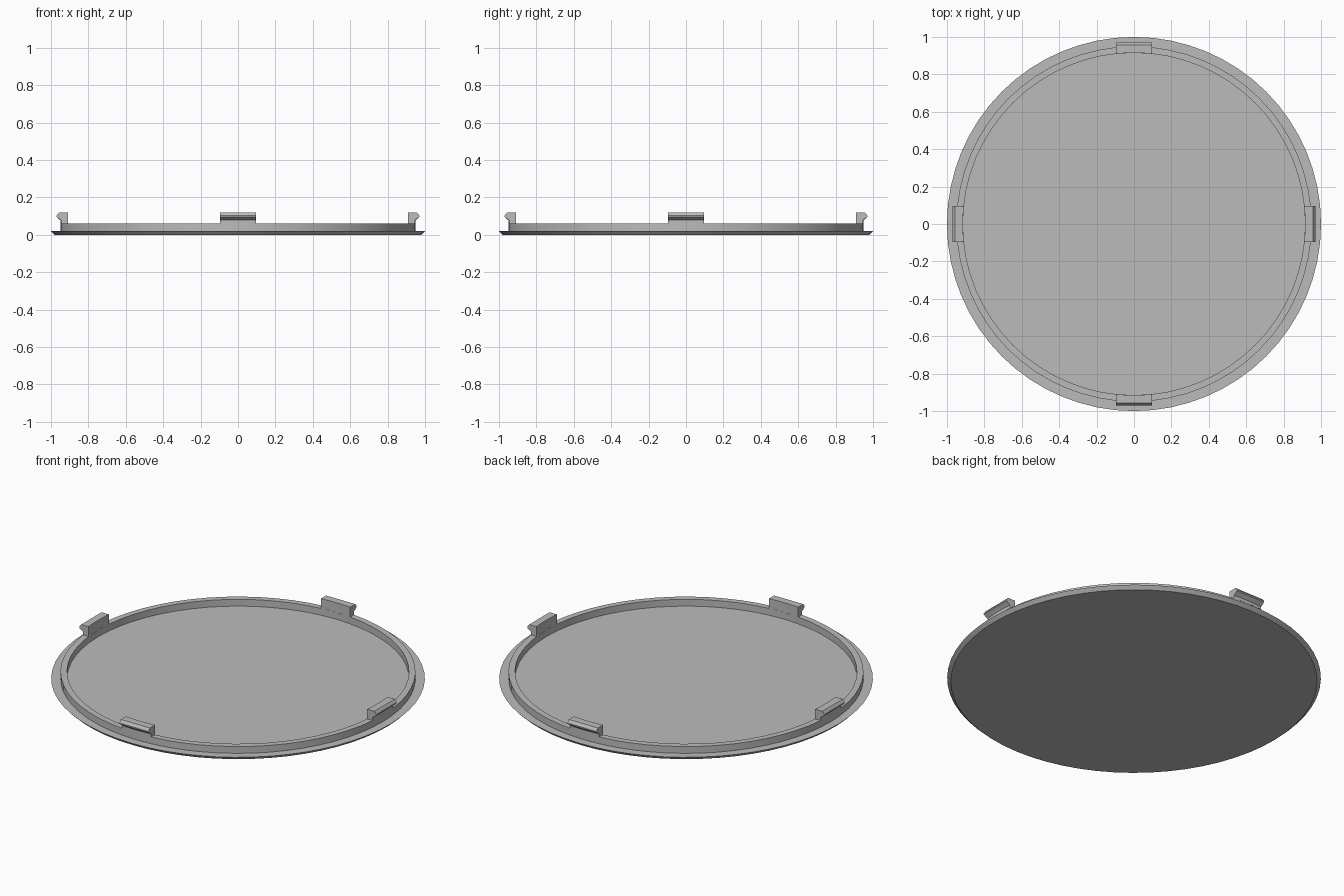
import bpy, bmesh, math

SEGMENTS = 64
RING_INNER, RING_OUTER = 0.915, 0.95
FLOOR_Z, RING_Z = 0.02, 0.06
CLIP_HALF_WIDTH = 0.095

cube = bpy.data.objects.get("Cube")
if cube:
    bpy.data.objects.remove(cube, do_unlink=True)

grey = bpy.data.materials.new("plain_grey")
grey.use_nodes = True
colour = (0.5, 0.5, 0.5, 1)
grey.diffuse_color = colour
grey.node_tree.nodes["Principled BSDF"].inputs["Base Color"].default_value = colour


def make_object(name, bm):
    bmesh.ops.recalc_face_normals(bm, faces=bm.faces)
    mesh = bpy.data.meshes.new(name)
    bm.to_mesh(mesh)
    bm.free()
    mesh.materials.append(grey)
    obj = bpy.data.objects.new(name, mesh)
    bpy.context.collection.objects.link(obj)
    bpy.ops.object.select_all(action="DESELECT")
    obj.select_set(True)
    bpy.context.view_layer.objects.active = obj
    bpy.ops.object.shade_smooth_by_angle(angle=math.radians(25))
    return obj


# Lid: lathed disc with a bevelled flange and a raised ring, capped top and bottom
profile = [(0.98, 0), (1, FLOOR_Z), (RING_OUTER, FLOOR_Z), (RING_OUTER, RING_Z),
           (RING_INNER, RING_Z), (RING_INNER, FLOOR_Z)]
bm = bmesh.new()
loops = []
for r, z in profile:
    angles = [math.tau * i / SEGMENTS for i in range(SEGMENTS)]
    loops.append([bm.verts.new((r * math.cos(a), r * math.sin(a), z)) for a in angles])
for low, high in zip(loops, loops[1:]):
    for i in range(SEGMENTS):
        j = (i + 1) % SEGMENTS
        bm.faces.new((low[i], low[j], high[j], high[i]))
bm.faces.new(loops[0])
bm.faces.new(loops[-1])
make_object("lid_disc", bm)


# Snap clip: hooked section swept across its width, inner side following the ring
def make_clip(name, turn):
    hook = [(RING_OUTER, RING_Z), (RING_OUTER, 0.078), (0.97, 0.095),
            (0.97, 0.102), (0.958, 0.118)]
    steps = 4
    bm = bmesh.new()
    sections = []
    for i in range(steps + 1):
        x = CLIP_HALF_WIDTH * (2 * i / steps - 1)
        inner = math.sqrt(RING_INNER ** 2 - x * x)
        root = math.sqrt(RING_OUTER ** 2 - x * x)
        section = [(root, z) if y == RING_OUTER else (y, z) for y, z in hook]
        section += [(inner, 0.118), (inner, RING_Z)]
        sections.append([bm.verts.new((x, y, z)) for y, z in section])
    for a, b in zip(sections, sections[1:]):
        for k in range(len(a)):
            n = (k + 1) % len(a)
            bm.faces.new((a[k], a[n], b[n], b[k]))
    bm.faces.new(sections[0])
    bm.faces.new(sections[-1])
    make_object(name, bm).rotation_euler.z = turn


for i, side in enumerate(("back", "right", "front", "left")):
    make_clip(side + "_clip", i * math.pi / 2)
